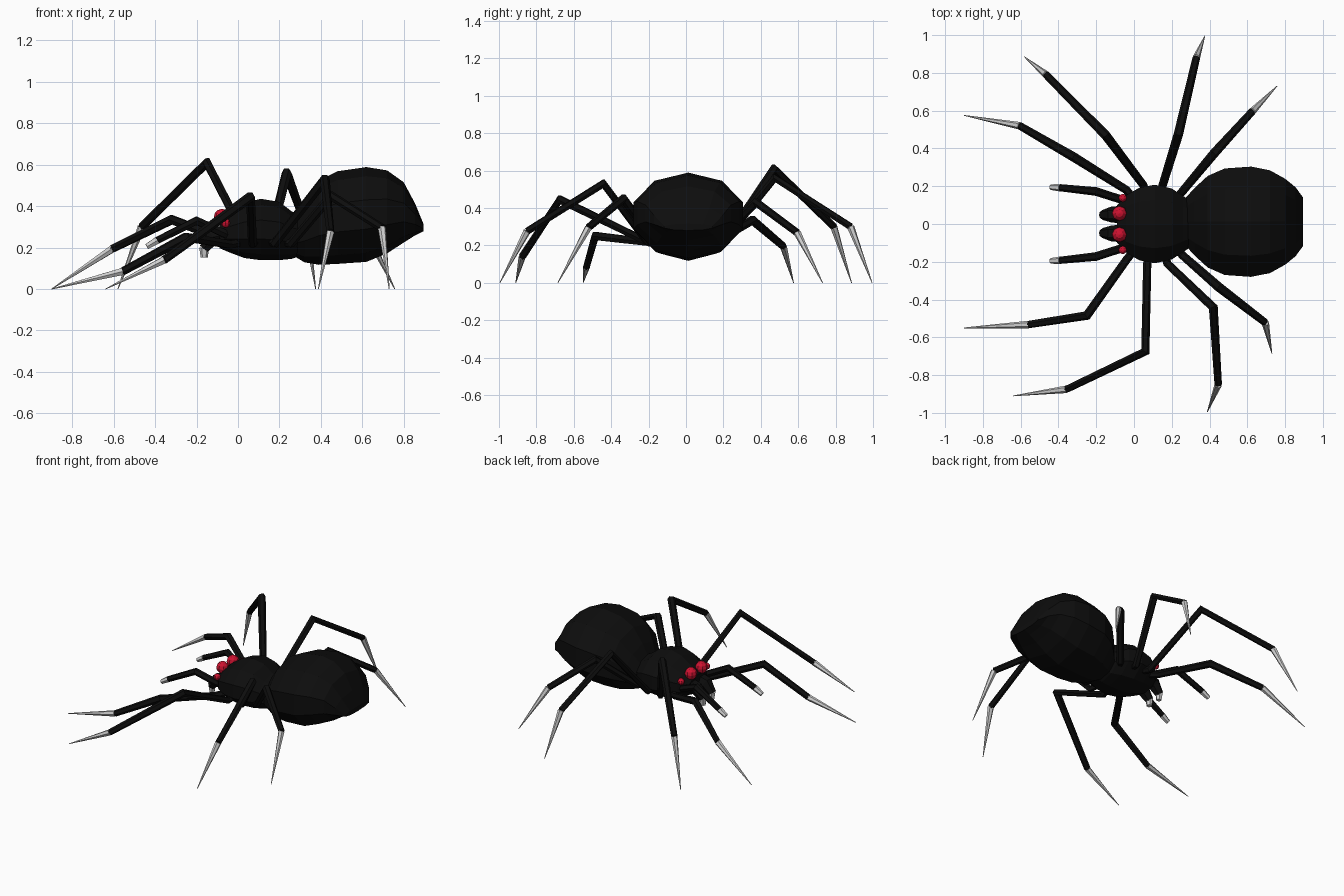
import bpy, bmesh, math
from mathutils import Vector

if "Cube" in bpy.data.objects:
    bpy.data.objects.remove(bpy.data.objects["Cube"])


def material(name, rgb):
    m = bpy.data.materials.new(name)
    m.diffuse_color = (*rgb, 1)
    m.use_nodes = True
    m.node_tree.nodes["Principled BSDF"].inputs["Base Color"].default_value = m.diffuse_color
    return m


BLACK = material("black shell", (0.004, 0.004, 0.004))
RED = material("red eye", (0.62, 0.006, 0.03))
GREY = material("pale grey claw", (0.62, 0.62, 0.62))


def skin(name, rings, mat):
    """Join rings of points into a closed flat-faced mesh."""
    bm = bmesh.new()
    loops = [[bm.verts.new(p) for p in r] for r in rings]
    n = len(loops[0])
    for a, b in zip(loops, loops[1:]):
        for i in range(n):
            j = (i + 1) % n
            bm.faces.new((a[i], a[j], b[j], b[i]))
    bm.faces.new(loops[0])
    bm.faces.new(loops[-1])
    bmesh.ops.recalc_face_normals(bm, faces=bm.faces)
    mesh = bpy.data.meshes.new(name)
    bm.to_mesh(mesh)
    bm.free()
    mesh.materials.append(mat)
    ob = bpy.data.objects.new(name, mesh)
    bpy.context.collection.objects.link(ob)
    return ob


def body(name, sections, yc, sides=10):
    """Sections are (x, bottom z, top z, half width)."""
    rings = []
    for x, lo, hi, w in sections:
        ring = []
        for i in range(sides):
            a = 2 * math.pi * (i + 0.5) / sides
            ring.append((x, yc + w * 1.04 * math.cos(a),
                         (lo + hi) / 2 + (hi - lo) / 2 * 1.04 * math.sin(a)))
        rings.append(ring)
    return skin(name, rings, BLACK)


def tube(name, points, radii, mat, sides=6):
    pts = [Vector(p) for p in points]
    rings = []
    for k, p in enumerate(pts):
        t = Vector((0, 0, 0))
        if k > 0:
            t += (p - pts[k - 1]).normalized()
        if k < len(pts) - 1:
            t += (pts[k + 1] - p).normalized()
        t.normalize()
        # horizontal side vector keeps the rings from twisting along a leg
        ref = (pts[-1] - pts[0]).cross(Vector((0, 0, 1))).normalized()
        u = (ref - t * ref.dot(t)).normalized()
        v = t.cross(u)
        rings.append([p + (u * math.cos(a) + v * math.sin(a)) * radii[k]
                      for a in (2 * math.pi * i / sides for i in range(sides))])
    return skin(name, rings, mat)


# Head and thorax, then abdomen
body("thorax", [(-0.09, 0.20, 0.32, 0.10), (-0.04, 0.18, 0.365, 0.155),
                (0.03, 0.155, 0.41, 0.195), (0.11, 0.145, 0.43, 0.21),
                (0.20, 0.145, 0.415, 0.19), (0.26, 0.15, 0.37, 0.15),
                (0.32, 0.17, 0.34, 0.11)], 0.0)
body("abdomen", [(0.275, 0.16, 0.34, 0.13), (0.32, 0.135, 0.42, 0.18),
                 (0.39, 0.125, 0.515, 0.245), (0.48, 0.13, 0.56, 0.285),
                 (0.62, 0.14, 0.58, 0.295), (0.72, 0.18, 0.565, 0.275),
                 (0.80, 0.23, 0.51, 0.23), (0.855, 0.262, 0.41, 0.185),
                 (0.895, 0.28, 0.315, 0.13)], 0.012)

# Legs: hip, knee, ankle, tip
LEGS = {
    "left_leg_1": ((-.04, .18, .23), (-.32, .355, .335), (-.605, .52, .195), (-.90, .575, 0)),
    "left_leg_2": ((.05, .205, .22), (-.15, .47, .61), (-.465, .79, .30), (-.58, .885, 0)),
    "left_leg_3": ((.15, .20, .22), (.235, .475, .56), (.33, .88, .30), (.375, .995, 0)),
    "left_leg_4": ((.25, .165, .22), (.425, .375, .43), (.625, .595, .267), (.757, .73, 0)),
    "right_leg_1": ((-.04, -.19, .215), (-.25, -.485, .25), (-.557, -.532, .085), (-.90, -.55, 0)),
    "right_leg_2": ((.07, -.21, .22), (.06, -.675, .445), (-.357, -.875, .14), (-.64, -.91, 0)),
    "right_leg_3": ((.177, -.21, .22), (.42, -.442, .53), (.446, -.85, .275), (.388, -.995, 0)),
    "right_leg_4": ((.256, -.165, .22), (.45, -.335, .45), (.695, -.522, .295), (.73, -.685, 0)),
}
for name, (hip, knee, ankle, tip) in LEGS.items():
    root = Vector(hip).lerp(Vector((0.11, 0, 0.25)), 0.4)
    tube(name, [root, hip, knee, ankle], [0.02, 0.022, 0.025, 0.02], BLACK)
    tube(name + "_claw", [ankle, tip], [0.02, 0.002], GREY)

# Paired feelers, jaws, fangs and eyes
for side, s in (("left", 1), ("right", -1)):
    wrist = (-0.39, s * 0.192, 0.235)
    tube(side + "_feeler", [(0.0, s * 0.10, 0.24), (-0.07, s * 0.13, 0.27),
                            (-0.20, s * 0.172, 0.33), wrist],
         [0.02, 0.022, 0.023, 0.019], BLACK)
    tube(side + "_feeler_tip", [wrist, (-0.44, s * 0.195, 0.205)], [0.02, 0.015], GREY)
    tube(side + "_jaw", [(-0.02, s * 0.05, 0.27), (-0.12, s * 0.05, 0.25),
                         (-0.165, s * 0.048, 0.195)], [0.05, 0.042, 0.027], BLACK)
    tube(side + "_fang", [(-0.163, s * 0.048, 0.20), (-0.163, s * 0.046, 0.152)],
         [0.024, 0.017], GREY)
    for label, loc, r in (("large", (-0.077, s * 0.056, 0.347), 0.04),
                          ("small", (-0.06, s * 0.138, 0.318), 0.022)):
        bpy.ops.mesh.primitive_uv_sphere_add(segments=8, ring_count=6, radius=r, location=loc)
        eye = bpy.context.object
        eye.name = f"{side}_{label}_eye"
        eye.data.materials.append(RED)
